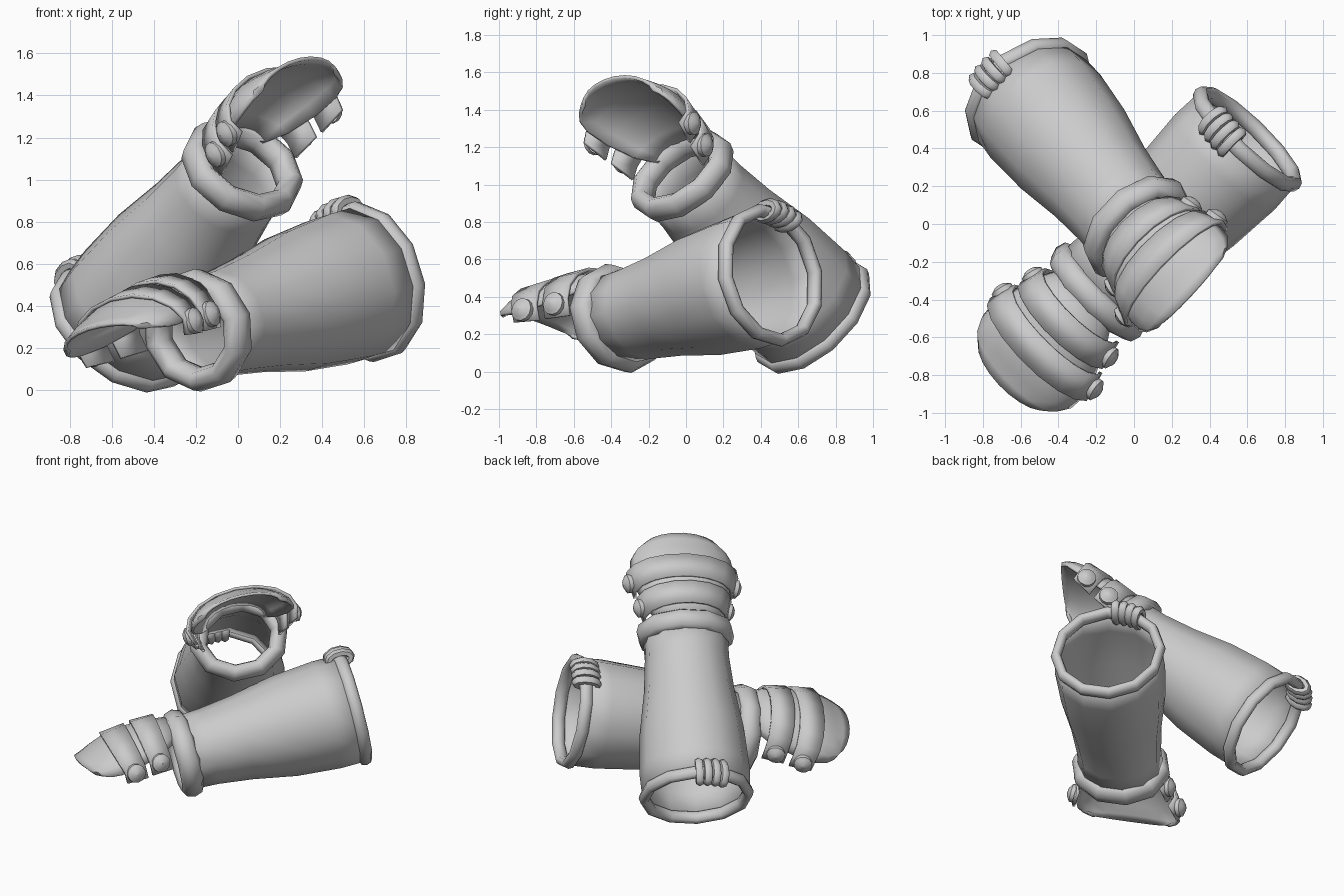
import bpy, bmesh
from math import sin, cos, pi, radians
from mathutils import Vector, Matrix

if "Cube" in bpy.data.objects:
    bpy.data.objects.remove(bpy.data.objects["Cube"])

# Local frame of one gauntlet: y runs from wrist to fingertips, z is back of hand


def finish(name, bm, frame, thick=0.0, angle=40):
    bmesh.ops.recalc_face_normals(bm, faces=bm.faces)
    me = bpy.data.meshes.new(name)
    bm.to_mesh(me)
    bm.free()
    ob = bpy.data.objects.new(name, me)
    bpy.context.collection.objects.link(ob)
    ob.matrix_world = frame
    if thick:
        m = ob.modifiers.new("thickness", 'SOLIDIFY')
        m.thickness = thick
        m.offset = 0
    bpy.ops.object.select_all(action='DESELECT')
    ob.select_set(True)
    bpy.context.view_layer.objects.active = ob
    bpy.ops.object.shade_smooth_by_angle(angle=radians(angle))
    return ob


def skin(bm, rows, wrap_u=False, wrap_v=False):
    """Join rows of points with quads."""
    vs = [[bm.verts.new(p) for p in r] for r in rows]
    nr, nc = len(vs), len(vs[0])
    for i in range(nr if wrap_v else nr - 1):
        for j in range(nc if wrap_u else nc - 1):
            a, b = vs[i], vs[(i + 1) % nr]
            bm.faces.new((a[j], a[(j + 1) % nc], b[(j + 1) % nc], b[j]))


def oval(y, rx, rz, n):
    return [(rx * sin(2 * pi * (k + .5) / n), y, rz * cos(2 * pi * (k + .5) / n)) for k in range(n)]


def rim(name, frame, y, rx, rz, wide, deep, n):
    """Fat rolled edge around an oval opening."""
    bm = bmesh.new()
    rows = []
    for k in range(8):
        a = 2 * pi * k / 8
        rows.append(oval(y + wide * cos(a), rx + deep * sin(a), rz + deep * sin(a), n))
    skin(bm, rows, True, True)
    finish(name, bm, frame, angle=60)


def plate(name, frame, rows, spread):
    """Arched plate; each row = (side y, crown y, half width, height, base z)."""
    bm = bmesh.new()
    pts = []
    for ys, yc, w, h, z0 in rows:
        r = []
        for k in range(11):
            t = radians(spread) * (k / 5 - 1)
            c = cos(t)
            r.append((w * sin(t), ys + (yc - ys) * max(c, 0), z0 + h * c))
        pts.append(r)
    skin(bm, pts)
    finish(name, bm, frame, 0.018)


def rivet(name, frame, pos, side):
    """Domed stud with a flat rim, facing sideways."""
    bm = bmesh.new()
    prof = [(.062, -.015), (.062, .012), (.052, .018), (.046, .022), (.03, .033), (.001, .038)]
    skin(bm, [[(side * h, r * cos(2 * pi * k / 12), r * sin(2 * pi * k / 12)) for k in range(12)]
              for r, h in prof], True)
    tilt = Matrix.Rotation(side * radians(-12), 4, 'Z')
    finish(name, bm, frame @ Matrix.Translation(pos) @ tilt, angle=50)


def gauntlet(tag, elbow, wrist, up, cord_angle, lift):
    elbow, wrist = Vector(elbow), Vector(wrist)
    d = (wrist - elbow).normalized()
    x = d.cross(Vector(up)).normalized()
    z = x.cross(d)
    frame = Matrix((x, d, z)).transposed().to_4x4()
    frame.translation = wrist
    L = (wrist - elbow).length

    # forearm tube
    bm = bmesh.new()
    prof = [(-L, .345, .355), (-.85 * L, .355, .355), (-.6 * L, .335, .33),
            (-.35 * L, .29, .275), (-.15 * L, .27, .245), (0, .275, .235)]
    skin(bm, [oval(y, a, b, 12) for y, a, b in prof], True)
    finish(tag + "_forearm_tube", bm, frame, 0.02, 60)

    # rolled rims at both ends
    rim(tag + "_wrist_rim", frame, 0, .275, .238, .075, .058, 10)
    rim(tag + "_elbow_rim", frame, -L, .345, .355, .045, .035, 12)

    # cord binding wrapped around the elbow rim
    bm = bmesh.new()
    for i in range(4):
        a = radians(cord_angle) + (i - 1.5) * .155
        c = Vector((.345 * sin(a), -L, .355 * cos(a)))
        out = Vector((sin(a), 0, cos(a)))
        tan = Vector((cos(a), 0, -sin(a)))
        rows = []
        for k in range(10):
            b = 2 * pi * k / 10
            e = Vector((0, cos(b), 0)) + out * sin(b)
            mid = c + Vector((0, .075 * cos(b), 0)) + out * .04 * sin(b)
            rows.append([mid + .028 * (e * cos(2 * pi * m / 6) + tan * sin(2 * pi * m / 6)) for m in range(6)])
        skin(bm, rows, True, True)
    finish(tag + "_cord_binding", bm, frame, angle=60)

    # long hand plate, with two bands lying over it
    hand = frame @ Matrix.Translation((0, .02 if lift else .005, lift))
    plate(tag + "_hand_plate", hand, [(.03, .02, .20, .12, .09), (.14, .14, .26, .18, .045),
                                      (.30, .32, .315, .215, .01), (.43, .46, .345, .20, 0),
                                      (.50, .56, .34, .155, .005), (.55, .63, .31, .105, .02),
                                      (.59, .68, .255, .075, .035)], 88)
    plate(tag + "_knuckle_band_1", hand, [(.09, .11, .275, .235, .02), (.235, .27, .315, .23, .02)], 110)
    plate(tag + "_knuckle_band_2", hand, [(.27, .31, .33, .225, .015), (.415, .48, .375, .20, .015)], 110)

    # studs at the ends of both bands
    for s in (-1, 1):
        rivet(f"{tag}_stud_1_{s}", hand, (s * .305, .165, .01), s)
        rivet(f"{tag}_stud_2_{s}", hand, (s * .365, .345, 0), s)


gauntlet("upper", (-.555, .675, .3), (.02, -.02, 1.05), (-.55, .36, .75), 2, 0)
gauntlet("lower", (.60, .45, .515), (-.19, -.36, .285), (-.29, .02, .95), 8, .04)
